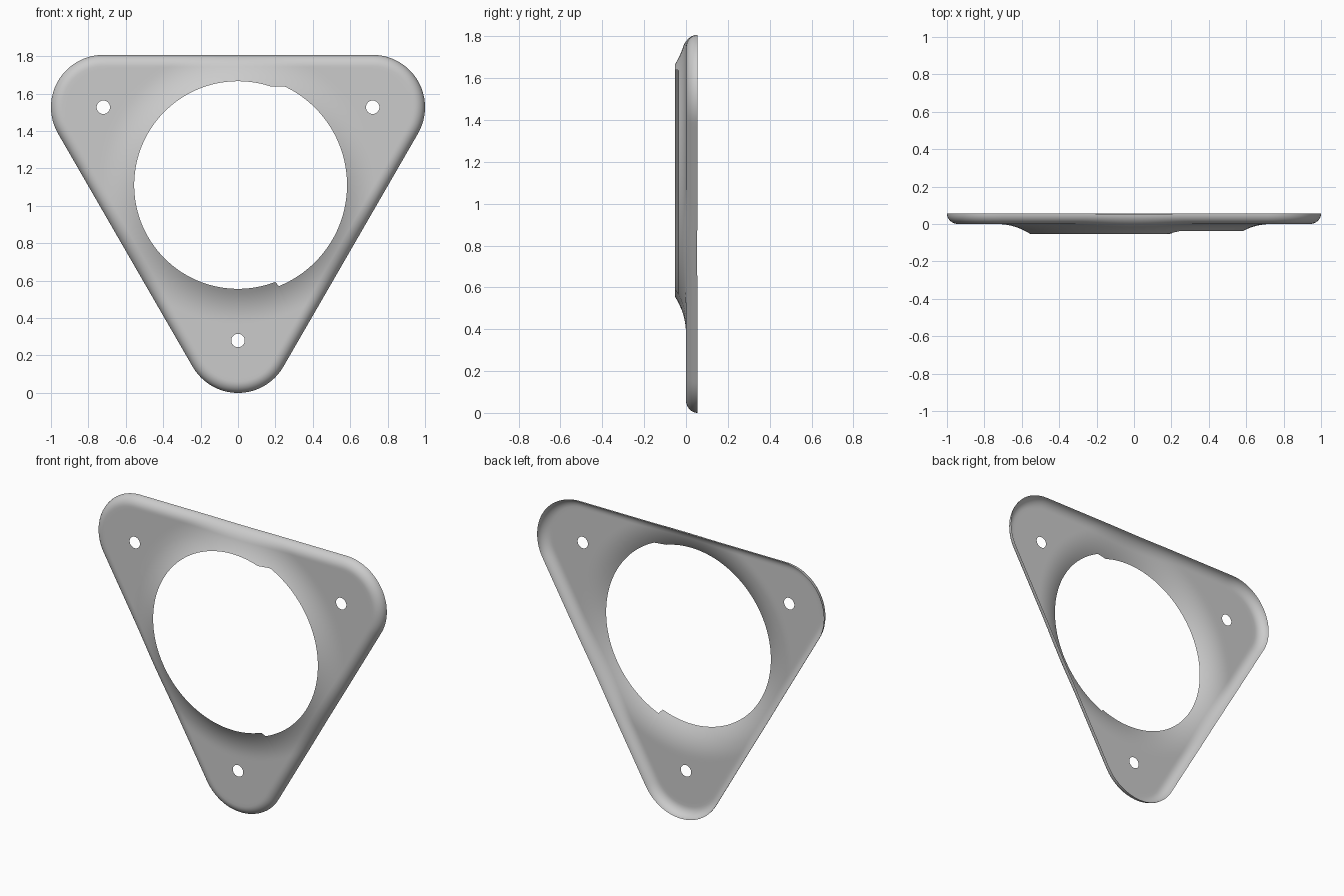
import bpy
import bmesh
from math import sin, cos, tau, pi, radians, degrees, sqrt, atan2, hypot

cube = bpy.data.objects.get("Cube")
if cube:
    bpy.data.objects.remove(cube)

CORNER = 0.8314      # hub centre to each screw hole
ROUND = 0.28         # corner radius of the outline
HUB_Z = CORNER + ROUND
ROLL, DEPTH = 0.06, 0.055
RIM, FLARE = 0.555, 0.74
COLUMNS, WEB_STEPS, ROLL_STEPS = 360, 22, 8
HOLE_R = 0.036


def outline(angle, inset):
    """Distance from the hub to the rounded triangle, inset by a margin."""
    a = abs((angle + pi / 2 + pi / 3) % (tau / 3) - pi / 3)
    rad = ROUND - inset
    if a < atan2(rad * sin(pi / 3), CORNER + rad / 2):
        return CORNER * cos(a) + sqrt(rad ** 2 - (CORNER * sin(a)) ** 2)
    return (CORNER / 2 + rad) / cos(pi / 3 - a)


def rim(angle):
    """Opening radius, cut back on the left side."""
    deg = degrees(angle)
    if -68.5 < deg < 64.6:
        return 0.583
    if 64.6 <= deg < 72:
        return max(RIM, 0.527 / sin(angle))
    return RIM


def collar(r):
    """Forward flare around the opening."""
    s = max(0, (FLARE - r) / (FLARE - RIM))
    return -0.053 * s ** 2.2


bm = bmesh.new()

# Sheet: columns run from the opening to the rolled outer edge
columns = []
for i in range(COLUMNS):
    a = radians(i * 360 / COLUMNS - 180)
    inner, web = rim(a), outline(a, ROLL)
    points = [(inner + (web - inner) * k / WEB_STEPS, 0) for k in range(WEB_STEPS + 1)]
    for k in range(1, ROLL_STEPS + 1):
        t = pi / 2 * k / ROLL_STEPS
        points.append((outline(a, ROLL * (1 - sin(t))), DEPTH * (1 - cos(t))))
    columns.append([bm.verts.new((r * cos(a), y + collar(r), HUB_Z + r * sin(a)))
                    for r, y in points])
for i, col in enumerate(columns):
    nxt = columns[(i + 1) % COLUMNS]
    for k in range(len(col) - 1):
        bm.faces.new((col[k], col[k + 1], nxt[k + 1], nxt[k]))

# Screw holes: open the sheet and fill in around a clean circle
for deg in (-90, 30, 150):
    cx = CORNER * cos(radians(deg))
    cz = HUB_Z + CORNER * sin(radians(deg))

    def near(v, dist):
        return hypot(v.co.x - cx, v.co.z - cz) < dist

    gone = [f for f in bm.faces if any(near(v, HOLE_R + 0.01) for v in f.verts)]
    bmesh.ops.delete(bm, geom=gone, context='FACES')
    edges = [e for e in bm.edges if e.is_boundary and near(e.verts[0], 0.12)]
    ring = [bm.verts.new((cx + HOLE_R * cos(tau * k / 32), 0, cz + HOLE_R * sin(tau * k / 32)))
            for k in range(32)]
    edges += [bm.edges.new((ring[k - 1], ring[k])) for k in range(32)]
    bmesh.ops.triangle_fill(bm, edges=edges, use_beauty=True, normal=(0, -1, 0))

bm.normal_update()
bmesh.ops.reverse_faces(bm, faces=[f for f in bm.faces if f.normal.y > 0])
for f in bm.faces:
    f.smooth = True

mesh = bpy.data.meshes.new("cover_plate")
bm.to_mesh(mesh)
bm.free()
plate = bpy.data.objects.new("cover_plate", mesh)
bpy.context.collection.objects.link(plate)

# Plain grey finish
grey = bpy.data.materials.new("plain_grey")
grey.use_nodes = True
colour = (0.6, 0.6, 0.6, 1)
grey.diffuse_color = colour
grey.node_tree.nodes["Principled BSDF"].inputs["Base Color"].default_value = colour
mesh.materials.append(grey)
